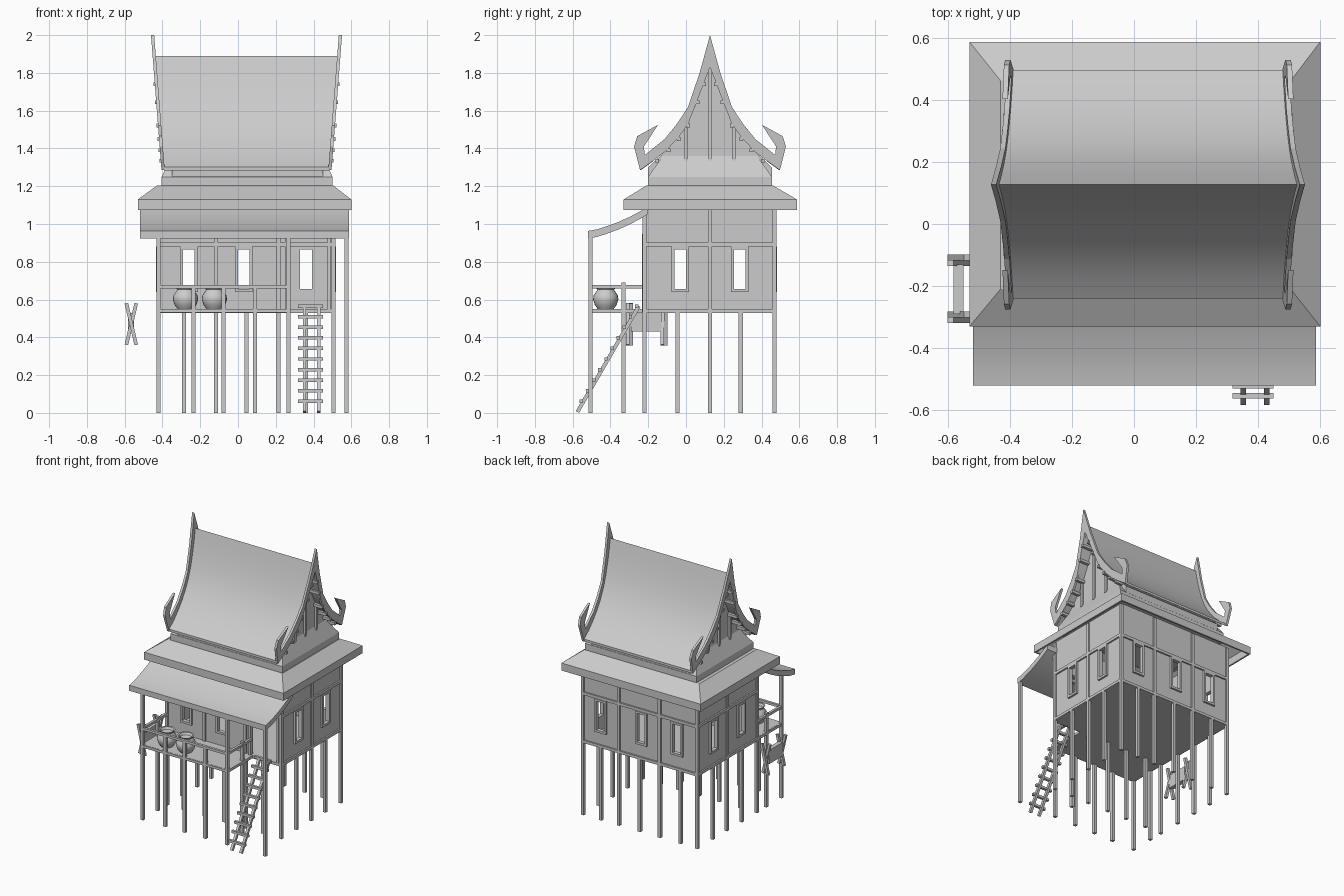
import bpy, bmesh, math
from mathutils import Vector, Matrix

old = bpy.data.objects.get("Cube")
if old:
    bpy.data.objects.remove(old, do_unlink=True)

grey = bpy.data.materials.new("plain_grey")
grey.use_nodes = True
grey.diffuse_color = (0.6, 0.6, 0.6, 1)
grey.node_tree.nodes["Principled BSDF"].inputs["Base Color"].default_value = (0.6, 0.6, 0.6, 1)

X0, X1, Y0, Y1 = -0.42, 0.505, -0.22, 0.468   # house walls
CX, CY = 0.045, 0.127                          # main roof centre
FLOOR, DECK_Y, DECK_X = 0.55, -0.505, 0.267
W = 0.011                                      # half post width


def finish(name, bm, smooth=False):
    bmesh.ops.recalc_face_normals(bm, faces=bm.faces)
    mesh = bpy.data.meshes.new(name)
    bm.to_mesh(mesh)
    bm.free()
    obj = bpy.data.objects.new(name, mesh)
    bpy.context.collection.objects.link(obj)
    mesh.materials.append(grey)
    if smooth:
        bpy.ops.object.select_all(action='DESELECT')
        obj.select_set(True)
        bpy.context.view_layer.objects.active = obj
        bpy.ops.object.shade_smooth_by_angle(angle=math.radians(35))
    return obj


def boxes(name, items):
    """One object from (x0, x1, y0, y1, z0, z1) boxes."""
    bm = bmesh.new()
    for x0, x1, y0, y1, z0, z1 in items:
        mat = Matrix.Translation(((x0 + x1) / 2, (y0 + y1) / 2, (z0 + z1) / 2))
        mat = mat @ Matrix.Diagonal((x1 - x0, y1 - y0, z1 - z0, 1))
        bmesh.ops.create_cube(bm, size=1, matrix=mat)
    return finish(name, bm)


def post(x, y, z0, z1, w=W):
    return (x - w, x + w, y - w, y + w, z0, z1)


def bars(name, items, w, d):
    """Square bars between pairs of points."""
    bm = bmesh.new()
    for p, q in items:
        p, q = Vector(p), Vector(q)
        rot = (q - p).to_track_quat('Z', 'X').to_matrix().to_4x4()
        mat = Matrix.Translation((p + q) / 2) @ rot @ Matrix.Diagonal((w, d, (q - p).length, 1))
        bmesh.ops.create_cube(bm, size=1, matrix=mat)
    return finish(name, bm)


def prism(name, outline, xa, xb, smooth=False):
    """Extrude a (y, z) outline in x; xa and xb give x from z."""
    bm = bmesh.new()
    a = [bm.verts.new((xa(z), y, z)) for y, z in outline]
    b = [bm.verts.new((xb(z), y, z)) for y, z in outline]
    bm.faces.new(a)
    bm.faces.new(b[::-1])
    for i in range(len(a)):
        j = (i + 1) % len(a)
        bm.faces.new((a[i], b[i], b[j], a[j]))
    return finish(name, bm, smooth)


def frustum(name, low, z0, high, z1, capped=True):
    """Four sloping sides between two (x0, x1, y0, y1) rectangles."""
    bm = bmesh.new()
    rings = []
    for (x0, x1, y0, y1), z in ((low, z0), (high, z1)):
        rings.append([bm.verts.new((x, y, z)) for x, y in ((x0, y0), (x1, y0), (x1, y1), (x0, y1))])
    for i in range(4):
        j = (i + 1) % 4
        bm.faces.new((rings[0][i], rings[0][j], rings[1][j], rings[1][i]))
    if capped:
        bm.faces.new(rings[1])
    return finish(name, bm)


# Walls, window frames: "u" runs along the wall, "v" across it
def across(along_x, u0, u1, v0, v1, z0, z1):
    return (u0, u1, v0, v1, z0, z1) if along_x else (v0, v1, u0, u1, z0, z1)


def wall(name, along_x, v, out, u0, u1, windows, door=None):
    t, top, items, frames = 0.015, 1.14, [], []
    va, vb = sorted((v, v - out * t))
    fa, fb = sorted((v - out * t, v + out * 0.014))
    holes = [(c - 0.031, c + 0.031, 0.655, 0.865) for c in windows]
    if door:
        holes.append((door[0], door[1], FLOOR, 0.93))
    u = u0
    for a, b, z0, z1 in holes:
        items.append(across(along_x, u, a, va, vb, 0.53, top))
        items.append(across(along_x, a, b, va, vb, z1, top))
        items.append(across(along_x, a, b, va, vb, 0.53, z0))
        f = 0.016
        frames += [across(along_x, a - f, a, fa, fb, z0 - f, z1 + f),
                   across(along_x, b, b + f, fa, fb, z0 - f, z1 + f),
                   across(along_x, a, b, fa, fb, z1, z1 + f)]
        if z0 > FLOOR:
            frames.append(across(along_x, a, b, fa, fb, z0 - f, z0))
        u = b
    items.append(across(along_x, u, u1, va, vb, 0.53, top))
    boxes(name, items)
    boxes(name + "_frames", frames)


wall("front_wall", True, Y0, -1, X0, X1, [-0.26, 0.03], (0.265, 0.475))
wall("back_wall", True, Y1, 1, X0, X1, [-0.26, 0.03, 0.36])
wall("right_wall", False, X0, -1, Y0, Y1, [-0.03, 0.285])
wall("left_wall", False, X1, 1, Y0, Y1, [-0.03, 0.285])
boxes("floor", [(X0, X1, Y0, Y1, 0.53, FLOOR)])
boxes("porch_deck", [(X0, DECK_X + W, DECK_Y, Y0, 0.53, FLOOR)])

# Wall beams around the house
beams = []
for z0, z1 in ((0.53, FLOOR), (0.882, 0.903)):
    for y in (Y0, Y1):
        beams.append((X0 - W, X1 + W, y - W, y + W, z0, z1))
    for x in (X0, X1):
        beams.append((x - W, x + W, Y0, Y1, z0, z1))
boxes("wall_beams", beams)

# Stilts: every second one runs on up the wall
xs = [X0, -0.285, -0.117, 0.045, 0.215, 0.36, X1]
ys = [Y0, -0.045, CY, 0.29, Y1]
stilts = []
for i, x in enumerate(xs):
    for j, y in enumerate(ys):
        if i in (0, 6) or j in (0, 4):
            tall = i % 2 == 0 and j % 2 == 0
            stilts.append(post(x, y, 0, 1.13 if tall else 0.54))
boxes("house_stilts", stilts)

# Porch posts and railing
porch = [post(x, DECK_Y, 0, 0.95) for x in (X0, DECK_X, 0.575)]
porch += [post(x, DECK_Y, 0, 0.675) for x in (-0.235, -0.077, 0.09)]
porch += [post(x, -0.33, 0, 0.69) for x in (X0, DECK_X)]
boxes("porch_posts", porch)
rails = []
for z in (0.54, 0.667):
    rails.append((X0, DECK_X, DECK_Y - 0.009, DECK_Y + 0.009, z - 0.009, z + 0.009))
    for x in (X0, DECK_X):
        rails.append((x - 0.009, x + 0.009, DECK_Y, Y0, z - 0.009, z + 0.009))
boxes("porch_rails", rails)

# Porch roof: shallow curved slab
top = [(-0.52, 0.963), (-0.47, 0.972), (-0.42, 0.988), (-0.36, 1.01),
       (-0.3, 1.037), (-0.25, 1.063), (-0.205, 1.09)]
under = [(y, z - 0.04) for y, z in reversed(top)]
prism("porch_roof", top + under, lambda z: -0.518, lambda z: 0.587, True)

# Skirt roof with fascia boards
eave = (-0.53, 0.6, -0.33, 0.587)
skirt = frustum("skirt_roof", eave, 1.13, (-0.43, 0.505, -0.21, 0.462), 1.203)
f = 0.012
ex0, ex1, ey0, ey1 = eave
boxes("fascia_boards", [(ex0, ex1, ey0, ey0 + f, 1.075, 1.13), (ex0, ex1, ey1 - f, ey1, 1.075, 1.13),
                        (ex0, ex0 + f, ey0 + f, ey1 - f, 1.075, 1.13),
                        (ex1 - f, ex1, ey0 + f, ey1 - f, 1.075, 1.13)])

# Upper storey base and sloping gable ledge
base = (-0.405, 0.5, CY - 0.328, CY + 0.328)
frustum("upper_base", base, 1.2, base, 1.25, False)
frustum("gable_ledge", base, 1.25, (-0.35, 0.45, CY - 0.25, CY + 0.25), 1.36)


def reach(z):
    """Half length of the main roof, which leans outward with height."""
    return 0.437 + 0.078 * (z - 1.285)


def mirrored(half):
    return [(CY + d, z) for d, z in half] + [(CY - d, z) for d, z in reversed(half) if d > 0]


# Main roof: concave sheet
curve = [(0, 1.89), (0.025, 1.8), (0.05, 1.725), (0.08, 1.645), (0.115, 1.573), (0.155, 1.508),
         (0.2, 1.45), (0.25, 1.397), (0.305, 1.347), (0.3675, 1.302)]
sheet = [(CY - d, z) for d, z in reversed(curve)] + [(CY + d, z) for d, z in curve[1:]]
lower = [(y, z - 0.018) for y, z in reversed(sheet)]
prism("main_roof", sheet + lower, lambda z: CX - reach(z), lambda z: CX + reach(z), True)

# Gable walls under the roof
gable = [(d, z - 0.025) for d, z in curve if d < 0.33] + [(0.327, 1.3), (0.327, 1.205)]
prism("gable_body", mirrored(gable), lambda z: -0.35, lambda z: 0.45)
battens = []
for side in (-1, 1):
    x = CX + 0.005 + side * 0.4
    for dy, z in ((-0.125, 1.53), (0, 1.83), (0.125, 1.53)):
        battens.append((x - 0.015, x + 0.015, CY + dy - 0.009, CY + dy + 0.009, 1.335, z))
boxes("gable_battens", battens)

# Bargeboards with upturned horns
edge = [(0, 2.0), (0.055, 1.8), (0.116, 1.62), (0.175, 1.53), (0.24, 1.45), (0.345, 1.365),
        (0.35, 1.41), (0.275, 1.525), (0.385, 1.465), (0.402, 1.41), (0.37, 1.285),
        (0.3, 1.335), (0.235, 1.385), (0.165, 1.46), (0.115, 1.53), (0.065, 1.66)]
outline = [(CY + d, z) for d, z in edge] + [(CY, 1.83)]
outline += [(CY - d, z) for d, z in reversed(edge) if d > 0]
for side, label in ((-1, "right"), (1, "left")):
    prism(label + "_bargeboard", outline,
          lambda z, s=side: CX + s * (reach(z) - 0.004), lambda z, s=side: CX + s * (reach(z) + 0.013))

# Purlin ends poking out beneath the roof
purlins = []
for d, z in ((0.28, 1.335), (0.22, 1.39), (0.165, 1.45), (0.115, 1.522), (0.065, 1.645), (0.03, 1.74)):
    for s in (-1, 1):
        r = reach(z) + 0.02
        y = CY + s * d
        purlins.append((CX - r, CX + r, y - 0.01, y + 0.01, z - 0.01, z + 0.01))
boxes("purlins", purlins)

# Ladder
foot, head = Vector((0, -0.575, 0.005)), Vector((0, -0.25, 0.565))
bars("ladder_rails", [(foot + Vector((x, 0, 0)), head + Vector((x, 0, 0))) for x in (0.352, 0.427)], 0.02, 0.018)
rungs = []
for i in range(10):
    p = foot.lerp(head, 0.09 + i * 0.1)
    rungs.append(((0.317, p.y - 0.008, p.z + 0.006), (0.45, p.y - 0.008, p.z + 0.006)))
bars("ladder_rungs", rungs, 0.018, 0.018)

# Water jars on the porch
for k, x in enumerate((-0.278, -0.125)):
    bm = bmesh.new()
    profile = [(0, 0), (0.042, 0), (0.058, 0.022), (0.067, 0.05), (0.064, 0.072), (0.05, 0.092),
               (0.044, 0.102), (0.056, 0.118), (0.046, 0.116), (0.038, 0.1), (0, 0.09)]
    ring = [bm.verts.new((x + r, -0.425, FLOOR + z)) for r, z in profile]
    edges = [bm.edges.new(pair) for pair in zip(ring, ring[1:])]
    bmesh.ops.spin(bm, geom=ring + edges, cent=(x, -0.425, 0), axis=(0, 0, 1),
                   angle=math.tau, steps=20, use_duplicate=False)
    bmesh.ops.remove_doubles(bm, verts=bm.verts, dist=0.0005)
    finish("water_jar_%d" % (k + 1), bm, True)

# Crossed rack beside the porch
legs = []
for y in (-0.3, -0.117):
    for s in (-1, 1):
        legs.append(((-0.565 - s * 0.026, y + s * 0.009, 0.36), (-0.565 + s * 0.026, y + s * 0.009, 0.58)))
bars("rack_legs", legs, 0.019, 0.019)
boxes("rack_panel", [(-0.582, -0.55, -0.29, -0.13, 0.43, 0.53)])
